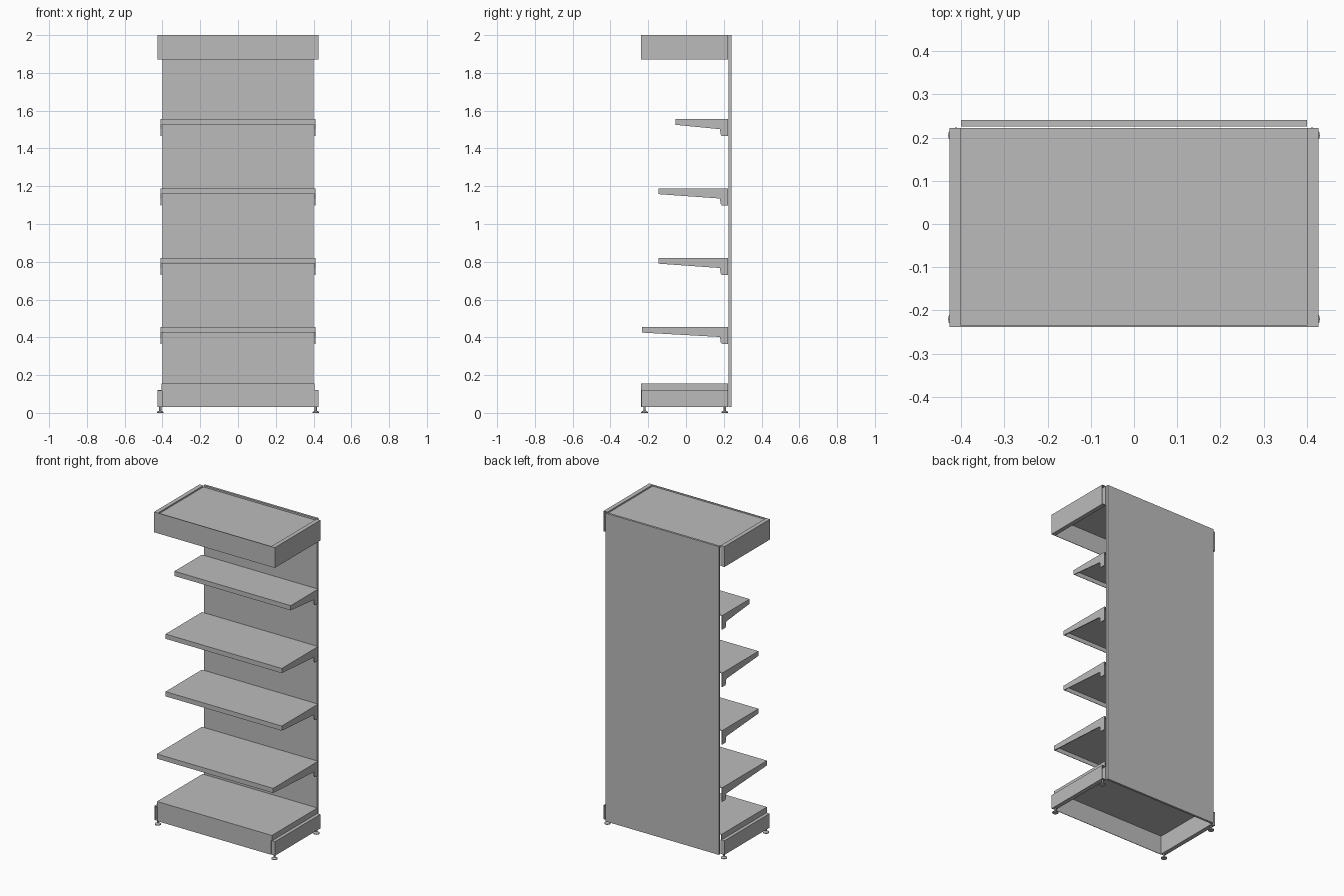
import bpy, bmesh
from mathutils import Vector

cube = bpy.data.objects.get("Cube")
if cube:
    bpy.data.objects.remove(cube, do_unlink=True)

# One painted steel finish
steel = bpy.data.materials.new("grey painted steel")
GREY = (0.5, 0.5, 0.5, 1)
steel.diffuse_color = GREY
steel.use_nodes = True
steel.node_tree.nodes["Principled BSDF"].inputs["Base Color"].default_value = GREY

T = 0.003              # sheet thickness
W = 0.4                # half width between the side members
FRONT, BACK = -0.235, 0.222


def finish(name, bm):
    bmesh.ops.recalc_face_normals(bm, faces=bm.faces)
    mesh = bpy.data.meshes.new(name)
    bm.to_mesh(mesh)
    bm.free()
    mesh.materials.append(steel)
    obj = bpy.data.objects.new(name, mesh)
    bpy.context.collection.objects.link(obj)
    return obj


def add_box(bm, lo, hi):
    lo, hi = Vector(lo), Vector(hi)
    verts = bmesh.ops.create_cube(bm, size=1)["verts"]
    for v in verts:
        v.co = (lo + hi) / 2 + v.co * (hi - lo)


def boxes(name, *spans):
    bm = bmesh.new()
    for lo, hi in spans:
        add_box(bm, lo, hi)
    return finish(name, bm)


def side_plate(name, outline, x0, x1):
    """Extrude a (y, z) outline across x."""
    bm = bmesh.new()
    face = bm.faces.new([bm.verts.new((x0, y, z)) for y, z in outline])
    ext = bmesh.ops.extrude_face_region(bm, geom=[face])["geom"]
    moved = [g for g in ext if isinstance(g, bmesh.types.BMVert)]
    bmesh.ops.translate(bm, verts=moved, vec=(x1 - x0, 0, 0))
    return finish(name, bm)


def side_member(name, s, z0, z1):
    """Hollow sheet box beside the bay, one end left open."""
    a, b = sorted((s * W, s * 0.427))
    cap = FRONT if s > 0 else BACK - T
    boxes(name,
          ((a, FRONT, z0), (a + T, BACK, z1)),
          ((b - T, FRONT, z0), (b, BACK, z1)),
          ((a + T, FRONT, z1 - T), (b - T, BACK, z1)),
          ((a + T, FRONT, z0), (b - T, BACK, z0 + T)),
          ((a + T, cap, z0 + T), (b - T, cap + T, z1 - T)))


def lathe(name, profile, x, y, segments=16):
    bm = bmesh.new()
    pts = [bm.verts.new((x + r, y, z)) for r, z in profile]
    edges = [bm.edges.new(p) for p in zip(pts, pts[1:])]
    bmesh.ops.spin(bm, geom=pts + edges, cent=(x, y, 0), axis=(0, 0, 1),
                   angle=6.283185, steps=segments)
    bmesh.ops.remove_doubles(bm, verts=bm.verts, dist=0.0002)
    return finish(name, bm)


# Back panel
boxes("back_panel", ((-W, 0.226, 0.03), (W, 0.24, 2.0)))

# Shelves: folded tray and tapered bracket at each end
for i, (top, front) in enumerate([(0.455, -0.232), (0.82, -0.145),
                                  (1.188, -0.145), (1.555, -0.055)], 1):
    boxes(f"shelf_{i}",
          ((-0.406, front, top - T), (0.406, BACK, top)),
          ((-0.406, front, top - 0.03), (0.406, front + T, top - T)))
    outline = [(front, top), (BACK, top), (BACK, top - 0.09),
               (0.19, top - 0.09), (0.183, top - 0.08), (0.18, top - 0.053),
               (front, top - 0.03)]
    for side, s in (("left", 1), ("right", -1)):
        side_plate(f"shelf_{i}_{side}_bracket", outline, s * 0.406, s * 0.411)

# Base: deck, kick plate, side members and levelling feet
boxes("base_deck",
      ((-0.406, FRONT, 0.155 - T), (0.406, BACK, 0.155)),
      ((-0.406, FRONT - T, 0.12), (0.406, FRONT, 0.155)),
      ((-0.406, FRONT, 0.12), (-0.406 + T, BACK, 0.155 - T)),
      ((0.406 - T, FRONT, 0.12), (0.406, BACK, 0.155 - T)))
boxes("base_kick_plate", ((-W, FRONT - T, 0.03), (W, FRONT, 0.12)))

# Canopy: front fascia and recessed roof sheet
boxes("canopy_fascia", ((-0.427, FRONT - T, 1.87), (0.427, FRONT, 2.0)))
boxes("canopy_roof", ((-W, FRONT, 1.988), (W, BACK, 1.991)))

foot = [(0, 0), (0.018, 0), (0.018, 0.005), (0.006, 0.012), (0.006, 0.032), (0, 0.032)]
for side, s in (("left", 1), ("right", -1)):
    side_member(f"base_{side}_member", s, 0.03, 0.12)
    side_member(f"canopy_{side}_member", s, 1.87, 2.0)
    for end, y in (("front", -0.22), ("back", 0.205)):
        lathe(f"{side}_{end}_foot", foot, s * 0.412, y)
